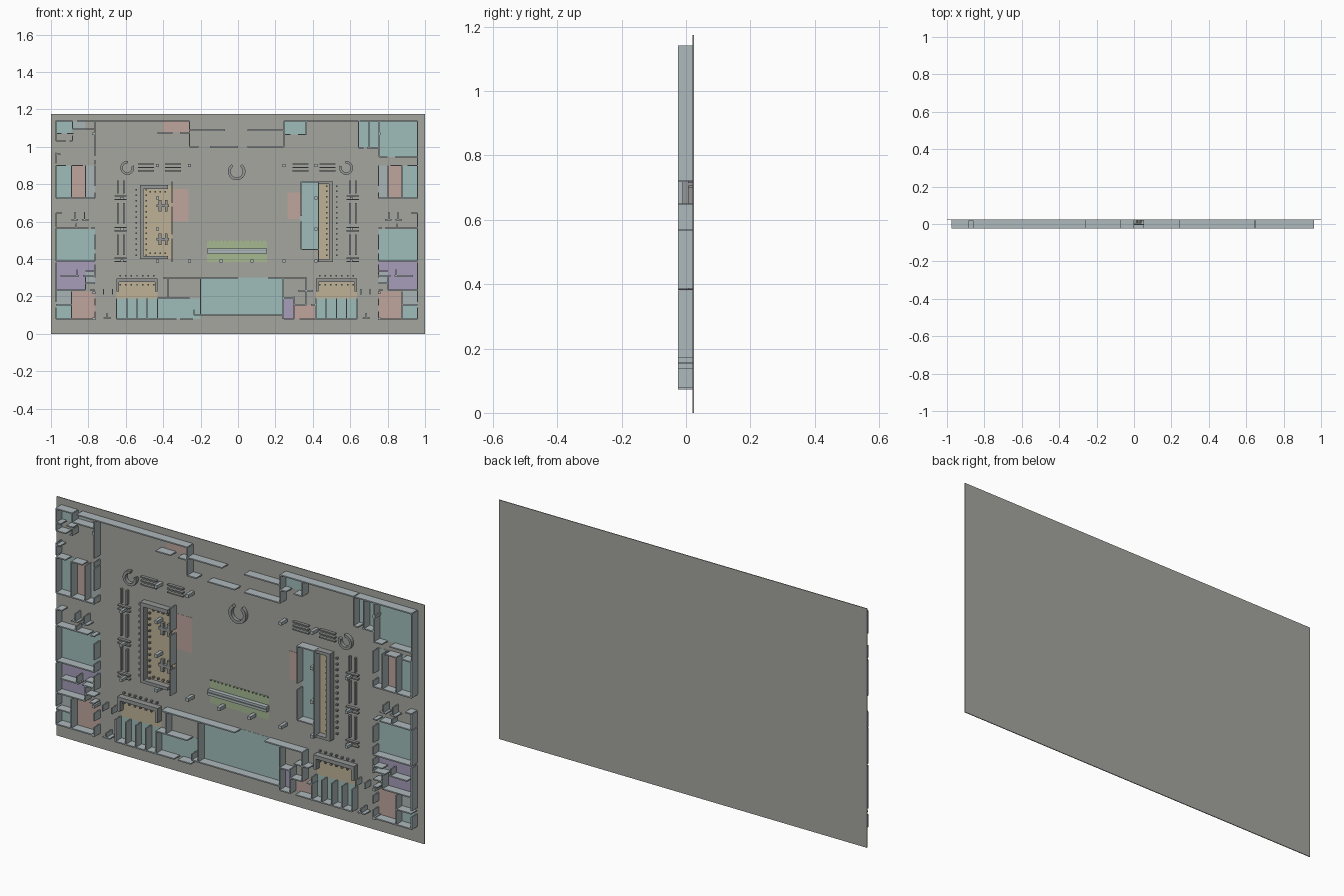
import bpy, bmesh, math

FLOOR = 0.0205      # front surface of the base slab
H = 0.045           # full wall height (towards -y)
T = 0.006           # wall thickness
C = -0.007          # plan symmetry axis


def material(name, rgb):
    m = bpy.data.materials.new(name)
    m.diffuse_color = (*rgb, 1)
    return m


def flip(rects):
    return [(2 * C - b, 2 * C - a, c, d) for a, b, c, d in rects]


def both(rects):
    return rects + flip(rects)


def blocks(name, rects, height, mat=None, back=FLOOR):
    """One object made of boxes given as plan rectangles (x0, x1, z0, z1)."""
    bm = bmesh.new()
    for x0, x1, z0, z1 in rects:
        g = bmesh.ops.create_cube(bm, size=1)["verts"]
        for v in g:
            v.co.x = x1 if v.co.x > 0 else x0
            v.co.z = z1 if v.co.z > 0 else z0
            v.co.y = back if v.co.y > 0 else back - height
    return finish(name, bm, mat)


def finish(name, bm, mat):
    me = bpy.data.meshes.new(name)
    bmesh.ops.recalc_face_normals(bm, faces=bm.faces)
    bm.to_mesh(me)
    bm.free()
    ob = bpy.data.objects.new(name, me)
    bpy.context.collection.objects.link(ob)
    if mat:
        me.materials.append(mat)
    return ob


def hor(z, *xs):
    return [(a, b, z - T / 2, z + T / 2) for a, b in zip(xs[::2], xs[1::2])]


def ver(x, *zs):
    return [(x - T / 2, x + T / 2, a, b) for a, b in zip(zs[::2], zs[1::2])]


def dots(xs, zs, s=0.008):
    return [(x - s / 2, x + s / 2, z - s / 2, z + s / 2) for x in xs for z in zs]


def span(a, b, n):
    return [a + (b - a) * i / (n - 1) for i in range(n)]


def arc_desk(name, x, z, r0, r1, a0, a1, h, mat, n=20):
    bm = bmesh.new()
    rings = []
    for i in range(n + 1):
        a = math.radians(a0 + (a1 - a0) * i / n)
        rings.append([bm.verts.new((x + r * math.cos(a), y, z + r * math.sin(a)))
                      for r, y in ((r0, FLOOR), (r1, FLOOR), (r1, FLOOR - h), (r0, FLOOR - h))])
    for p, q in zip(rings, rings[1:]):
        for k in range(4):
            bm.faces.new((p[k], p[(k + 1) % 4], q[(k + 1) % 4], q[k]))
    bm.faces.new(rings[0])
    bm.faces.new(rings[-1])
    return finish(name, bm, mat)


slab_m = material("slab_grey", (0.38, 0.38, 0.35))
wall_m = material("wall_grey", (0.42, 0.48, 0.50))
desk_m = material("desk_grey", (0.30, 0.31, 0.31))
teal = material("teal", (0.35, 0.51, 0.49))
pink = material("pink", (0.52, 0.38, 0.34))
violet = material("violet", (0.38, 0.34, 0.48))
tan = material("tan", (0.52, 0.45, 0.31))
green = material("green", (0.38, 0.48, 0.28))
pale = material("pale", (0.40, 0.46, 0.46))

# base slab
blocks("base_slab", [(-1, 1, 0, 1.175)], 0.004, slab_m, 0.0245)

# coloured floor zones
Z = 0.001
blocks("teal_floors", both([
    (-.973, -.89, .725, .9), (-.973, -.765, .39, .56), (-.973, -.89, .08, .155),
    (-.65, -.43, .08, .19)]) + [
    (-.973, -.89, 1.07, 1.135), (-.43, -.2, .08, .19), (-.2, .245, .1, .3),
    (.335, .43, .45, .815), (.245, .365, 1.065, 1.135),
    (.645, .755, .995, 1.14), (.755, .96, .945, 1.14)], Z, teal)
blocks("pink_floors", both([(-.89, -.815, .725, .9), (-.89, -.765, .08, .225)]) + [
    (-.35, -.265, .6, .775), (.265, .335, .615, .755),
    (-.4, -.26, 1.075, 1.135), (.3, .42, .08, .155)], Z, pink)
blocks("violet_floors", both([(-.973, -.815, .235, .39), (-.815, -.765, .33, .39)])
       + [(.245, .3, .08, .19)], Z, violet)
blocks("tan_floors", both([(-.65, -.43, .19, .285)]) + [
    (-.52, -.35, .4, .79), (.43, .51, .385, .815)], Z, tan)
blocks("green_floor", [(-.165, .155, .385, .5)], Z, green)
blocks("pale_floors", both([(-.815, -.765, .725, .9), (-.973, -.89, .155, .235),
                            (-.815, -.765, .27, .33)])
       + [(-.89, -.815, 1.09, 1.135)], Z, pale)

# side wings, mirrored
wing = (ver(-.973, .725, .9, .57, .645, .39, .565, .17, .38, .078, .14)
        + ver(-.89, .725, .9, .08, .225) + ver(-.815, .725, .9, .235, .31)
        + ver(-.765, .725, .755, .79, .9, .39, .43, .45, .53, .30, .37, .08, .12, .15, .19)
        + ver(-.86, .31, .345) + ver(-.87, .61, .65) + ver(-.82, .61, .65) + ver(-.865, .565, .59)
        + hor(.725, -.973, -.765) + hor(.9, -.973, -.92, -.89, -.83)
        + hor(.645, -.973, -.94) + hor(.61, -.89, -.855, -.835, -.80)
        + hor(.565, -.973, -.80, -.785, -.765) + hor(.39, -.973, -.765)
        + hor(.31, -.95, -.85, -.83, -.765) + hor(.235, -.973, -.815, -.79, -.765)
        + hor(.335, -.815, -.765) + hor(.27, -.815, -.765) + hor(.155, -.973, -.89)
        + hor(.08, -.973, -.765))
blocks("wing_walls", both(wing), H, wall_m)

# perimeter at the top edge
blocks("upper_walls",
       hor(1.138, -.975, -.885, -.86, -.26, .245, .645, .65, .96)
       + hor(1.095, -.885, -.77) + hor(1.07, -.973, -.945, -.915, -.88)
       + hor(1.03, -.973, -.92, -.90, -.885) + hor(.96, -.973, -.95)
       + ver(-.973, 1.03, 1.138, .91, .97) + ver(-.885, 1.095, 1.138, 1.03, 1.06)
       + ver(-.765, .95, 1.138, .905, .93) + ver(-.26, 1.0, 1.138)
       + hor(1.075, -.43, -.35, -.31, -.26) + hor(1.088, -.26, -.07, .05, .245)
       + hor(1.0, -.26, -.21, -.15, 0, .05, .245) + ver(.245, 1.0, 1.138)
       + ver(.365, 1.065, 1.138) + hor(1.065, .245, .28, .32, .365)
       + ver(.645, .995, 1.138) + ver(.70, .995, 1.138) + ver(.755, .945, 1.138)
       + hor(.995, .645, .67, .69, .755) + hor(.945, .755, .80, .84, .96)
       + ver(.96, .73, 1.138), H, wall_m)

# rooms along the lower edge
small = sum([ver(x, .08, .19) for x in (-.65, -.595, -.54, -.485, -.43)], [])
small += hor(.08, -.65, -.43)
blocks("lower_room_walls", both(small)
       + hor(.08, -.43, -.33, -.31, -.24, .245, .3, .33, .42)
       + ver(-.2, .1, .3) + ver(.242, .08, .3) + hor(.1, -.235, .242)
       + hor(.298, -.4, -.2, -.2, .0, .16, .365) + ver(-.375, .19, .3) + hor(.19, -.43, -.26)
       + ver(-.235, .1, .13) + ver(.3, .08, .2) + hor(.155, .3, .365, .39, .42)
       + hor(.19, .245, .30) + ver(.365, .155, .30) + hor(.23, .32, .4)
       + both(ver(-.7, .085, .11) + hor(.085, -.72, -.68)
              + ver(-.72, .21, .24) + ver(-.67, .21, .24)), H, wall_m)

# structural columns on a regular grid
blocks("columns", both(dots([-.43, -.26], [.9, .39], .016)
       + dots([-.43], [.725, .56], .016) + dots([-.09], [.39], .016)
       + dots([-.62], [.725, .56, .39], .014)
       + dots([-.77], [.08, .22, 1.07], .014)), H, wall_m)

# left reading area: counter, back wall, cross tables, stools
blocks("left_counter", [(-.525, -.505, .4, .795), (-.525, -.375, .775, .795),
                        (-.525, -.375, .4, .415)], .032, desk_m)
blocks("left_screen", ver(-.352, .385, .51, .53, .68, .70, .815), H, wall_m)
cross = []
for z in (.685, .505):
    cross += [(-.435, -.37, z - .007, z + .007), (-.425, -.41, z - .03, z + .03),
              (-.39, -.376, z - .03, z + .03)]
blocks("cross_tables", cross, .016, desk_m)
blocks("left_stools", dots([-.543, -.49], span(.42, .77, 13))
       + dots(span(-.47, -.39, 4), [.76, .43]), .012, desk_m)

# right area: glazed room, long counter, stools
blocks("right_room_walls", ver(.338, .45, .60, .63, .815) + ver(.43, .385, .815)
       + hor(.813, .338, .43) + hor(.45, .338, .43), H, wall_m)
blocks("right_counter", [(.487, .508, .385, .815), (.43, .49, .80, .815),
                         (.43, .49, .385, .398)], .032, desk_m)
blocks("right_stools", dots([.475, .528], span(.42, .79, 14)), .012, desk_m)

# lower study counters with stools
blocks("study_counters", both([(-.65, -.43, .278, .296), (-.65, -.636, .225, .28),
                               (-.444, -.43, .225, .28)]), .03, desk_m)
blocks("study_stools", both(dots(span(-.63, -.45, 7), [.31, .262])), .012, desk_m)

# shelving rows around the hall
rows = [(x, x + .085, z - .003, z + .003)
        for x in (-.535, -.39) for z in (.908, .89, .872)]
for z0, z1 in ((.75, .82), (.59, .70), (.42, .53)):
    rows += [(x - .004, x + .004, z0, z1) for x in (-.643, -.612)]
for z in (.727, .56, .395):
    rows += [(-.66, -.595, z + d - .003, z + d + .003) for d in (-.009, .009)]
blocks("shelf_rows", both(rows), .014, desk_m)

# central planter bench with stools
blocks("planter_bench", [(-.165, .155, .43, .457)], .022, wall_m)
blocks("planter_ridge", [(-.165, .155, .442, .446)], .026, desk_m)
blocks("bench_stools", dots(span(-.16, .15, 16), [.497], .005), .006, desk_m)

# curved service desks
arc_desk("centre_desk", C, .868, .032, .047, 125, 415, .018, desk_m, 28)
arc_desk("left_desk", -.592, .887, .024, .037, 85, 380, .018, desk_m)
arc_desk("right_desk", .578, .887, .024, .037, -200, 95, .018, desk_m)
